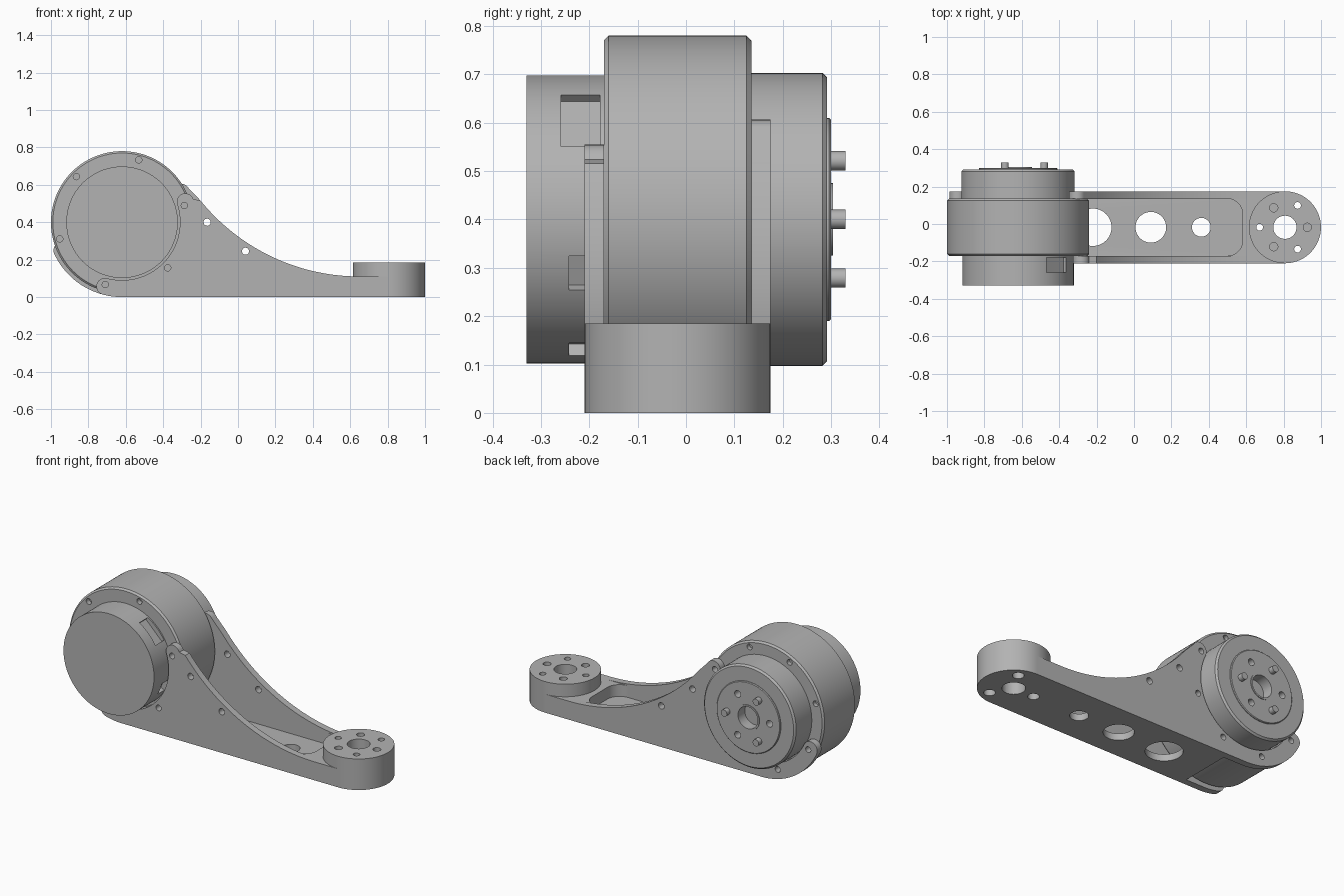
import bpy, bmesh, math
from math import sin, cos, radians
from mathutils import Matrix, Vector

cube = bpy.data.objects.get("Cube")
if cube:
    bpy.data.objects.remove(cube)

grey = bpy.data.materials.new("machined grey")
grey.use_nodes = True
TONE = (0.45, 0.45, 0.45, 1)
grey.diffuse_color = TONE
grey.node_tree.nodes["Principled BSDF"].inputs["Base Color"].default_value = TONE

AX, AZ = -0.62, 0.40           # motor axis
FRONT, REAR = -0.21, 0.175     # outer faces of the bracket
IN_F, IN_R = -0.17, 0.135      # inner faces of the bracket
PX, PY = 0.807, -0.0175        # mounting boss centre


def arc(cx, cy, r, a, b, n=48):
    """Points along an arc from angle a to b, in degrees."""
    return [(cx + r * cos(radians(a + (b - a) * i / n)),
             cy + r * sin(radians(a + (b - a) * i / n))) for i in range(n + 1)]


def circle(cx, cy, r, n=32):
    return arc(cx, cy, r, 0, 360, n)[:-1]


def polar(r, angle, cx=AX, cy=AZ):
    return cx + r * cos(radians(angle)), cy + r * sin(radians(angle))


def prism(bm, pts, lo, hi, axis):
    """Extrude a closed outline along y (outline in xz) or z (outline in xy)."""
    place = (lambda p, h: (p[0], h, p[1])) if axis == "y" else (lambda p, h: (p[0], p[1], h))
    face = bm.faces.new([bm.verts.new(place(p, lo)) for p in pts])
    ext = bmesh.ops.extrude_face_region(bm, geom=[face])["geom"]
    shift = Vector(place((0, 0), hi - lo))
    bmesh.ops.translate(bm, vec=shift, verts=[v for v in ext if isinstance(v, bmesh.types.BMVert)])


def finish(name, bm):
    bmesh.ops.recalc_face_normals(bm, faces=bm.faces)
    mesh = bpy.data.meshes.new(name)
    bm.to_mesh(mesh)
    bm.free()
    mesh.materials.append(grey)
    obj = bpy.data.objects.new(name, mesh)
    bpy.context.collection.objects.link(obj)
    return obj


def solid(name, *prisms):
    bm = bmesh.new()
    for p in prisms:
        prism(bm, *p)
    return finish(name, bm)


def dress(obj, cutters=(), chamfer=0):
    """Chamfer, cut, apply and shade one part."""
    bpy.ops.object.select_all(action="DESELECT")
    obj.select_set(True)
    bpy.context.view_layer.objects.active = obj
    if chamfer:
        bev = obj.modifiers.new("chamfer", "BEVEL")
        bev.width, bev.segments, bev.limit_method = chamfer, 1, "ANGLE"
    for c in cutters:
        cut = obj.modifiers.new("cut", "BOOLEAN")
        cut.operation, cut.solver, cut.object = "DIFFERENCE", "EXACT", c
    for m in list(obj.modifiers):
        bpy.ops.object.modifier_apply(modifier=m.name)
    bpy.ops.object.shade_smooth_by_angle(angle=radians(30))


def side_outline(low, high):
    """Side plate: flat foot, cradle round the motor, sweeping top edge."""
    pts = [(PX, 0)]
    pts += arc(AX, AZ, 0.4, 270, low, 24)
    pts += arc(*polar(0.355, low), 0.045, low, low - 180, 12)[1:-1]
    pts += arc(AX, AZ, 0.31, low, 360 + high, 64)
    pts += arc(*polar(0.355, high), 0.045, high + 180, high, 12)[1:]
    pts += arc(0.65, 1.204, 1.094, 219, 270, 40)
    return pts + [(PX, 0.11)]


# ---- cutters
front_screws = solid("front_screw_cutter", *[
    (circle(*polar(0.345, 15 + 60 * i), 0.017), -0.25, -0.14, "y") for i in range(6)])
rear_screws = solid("rear_screw_cutter", *[
    (circle(*polar(0.345, 27 + 45 * i), 0.017), 0.11, 0.22, "y") for i in range(8)])
cross_holes = solid("cross_hole_cutter", *[
    (circle(x, z, 0.019), -0.3, 0.3, "y") for x, z in ((-0.165, 0.4), (0.04, 0.245))])
floor_holes = solid("floor_hole_cutter", *[
    (circle(x, PY, r, 64), -0.1, 0.2, "z") for x, r in ((-0.22, 0.1), (0.09, 0.082), (0.36, 0.05))])
motor_space = solid("motor_space_cutter", (circle(AX, AZ, 0.385, 96), -0.3, 0.3, "y"))
boss_bore = solid("boss_bore_cutter", (circle(PX, PY, 0.062, 48), -0.1, 0.3, "z"))
boss_through = solid("boss_through_cutter", *[
    (circle(*polar(0.135, a, PX, PY), 0.018), -0.1, 0.3, "z") for a in (60, 180, 300)])
boss_counterbore = solid("boss_counterbore_cutter", *[
    (circle(*polar(0.135, a, PX, PY), 0.031), -0.1, 0.05, "z") for a in (60, 180, 300)])
boss_blind = solid("boss_blind_cutter", *[
    (circle(*polar(0.12, a, PX, PY), 0.022), 0.07, 0.3, "z") for a in (0, 120, 240)])
boss_cutters = [boss_bore, boss_through, boss_counterbore, boss_blind]
output_holes = solid("output_hole_cutter", (circle(AX, AZ, 0.065, 48), 0.24, 0.4, "y"), *[
    (circle(*polar(0.14, a), 0.02), 0.25, 0.4, "y") for a in (60, 180, 300)])

# connector recesses round the front cover: angle, width, y start
bm = bmesh.new()
for angle, width, y0 in ((45, 0.15, -0.258), (-22, 0.075, -0.242), (-65, 0.06, -0.242)):
    x, z = polar(0.3, angle)
    depth = -0.178 - y0
    bmesh.ops.create_cube(bm, size=1, matrix=Matrix.Translation((x, y0 + depth / 2, z))
                          @ Matrix.Rotation(radians(-angle), 4, "Y")
                          @ Matrix.Diagonal((0.06, depth, width, 1)))
recesses = finish("connector_recess_cutter", bm)

# ---- motor
body = solid("motor_body", (circle(AX, AZ, 0.38, 128), IN_F, IN_R, "y"))
dress(body, [front_screws, rear_screws], 0.01)
cover = solid("front_cover", (circle(AX, AZ, 0.298, 128), -0.33, IN_F + 0.01, "y"))
dress(cover, [recesses])
gearbox = solid("rear_gearbox", (circle(AX, AZ, 0.303, 128), IN_R - 0.02, 0.292, "y"))
dress(gearbox, [output_holes], 0.01)
flange = solid("output_flange", (circle(AX, AZ, 0.21, 96), 0.27, 0.3, "y"))
dress(flange, [output_holes], 0.004)
pins = solid("output_pins", *[
    (circle(*polar(0.14, a), 0.02), 0.28, 0.33, "y") for a in (0, 120, 240)])
dress(pins)
hub = solid("output_hub_ring", (circle(AX, AZ, 0.075, 48), 0.27, 0.304, "y"))
dress(hub, [output_holes])

# ---- bracket
front_plate = solid("front_side_plate", (side_outline(255, 18), FRONT, IN_F, "y"))
dress(front_plate, [front_screws, cross_holes])
rear_plate = solid("rear_side_plate", (side_outline(205, 27), IN_R, REAR, "y"))
dress(rear_plate, [rear_screws, cross_holes])

floor = solid("bracket_floor", ([(-0.5, IN_F), (0.6, IN_F), (0.6, IN_R), (-0.5, IN_R)], 0, 0.04, "z"))
dress(floor, [motor_space, floor_holes])

# web between pocket and boss, with rounded pocket corners
R = 0.08
web_outline = [(PX, IN_F)] + arc(0.58 - R, IN_F + R, R, 270, 360, 12)
web_outline += arc(0.58 - R, IN_R - R, R, 0, 90, 12) + [(PX, IN_R)]
web = solid("boss_web", (web_outline, 0, 0.11, "z"))
dress(web, boss_cutters)

boss = solid("mounting_boss", (circle(PX, PY, 0.1925, 96), 0, 0.185, "z"))
dress(boss, boss_cutters)

# ---- remove the cutters
for obj in [front_screws, rear_screws, cross_holes, floor_holes, motor_space,
            output_holes, recesses] + boss_cutters:
    bpy.data.objects.remove(obj)
